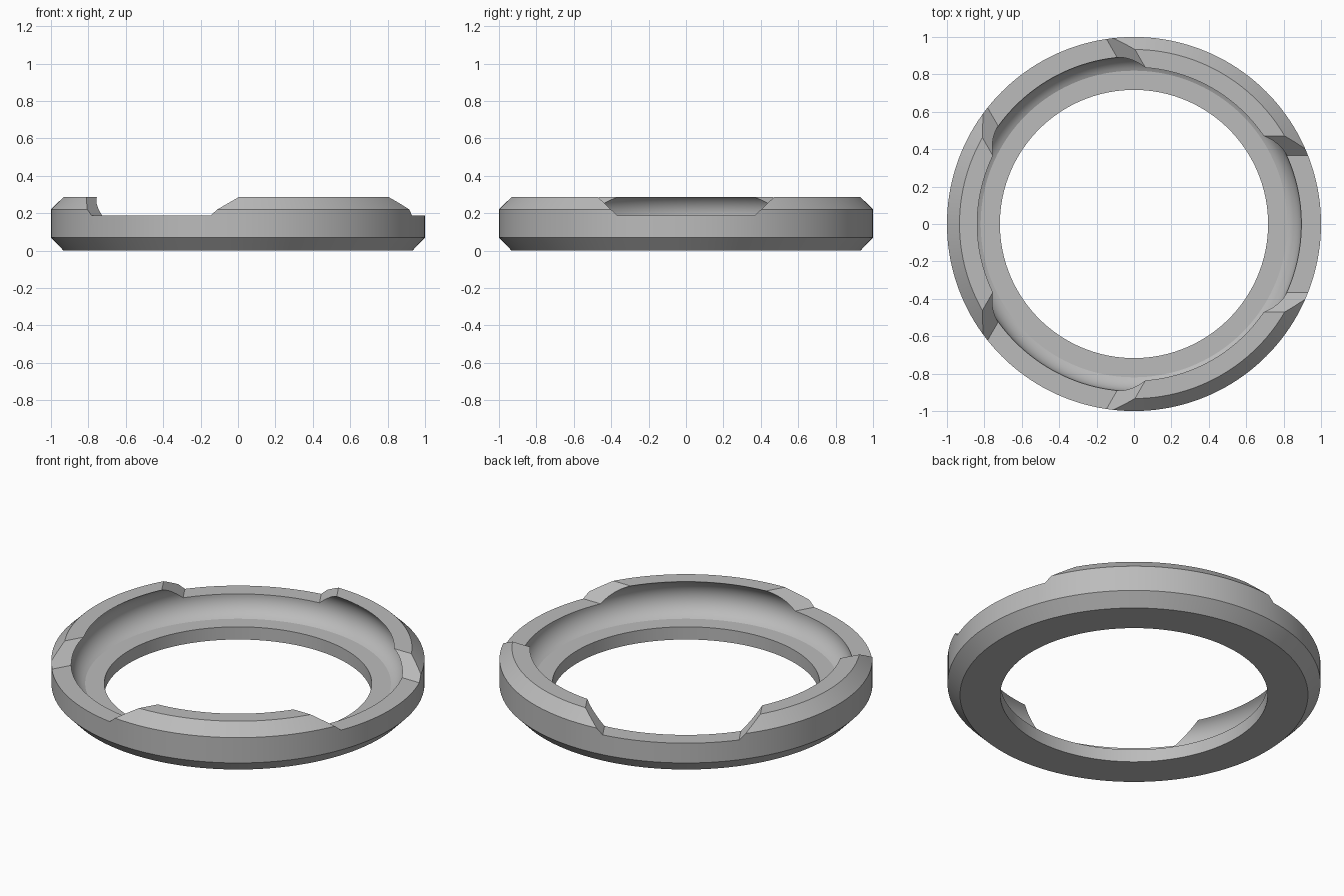
import bpy, bmesh, math
from mathutils import Matrix, Vector

cube = bpy.data.objects.get("Cube")
if cube:
    bpy.data.objects.remove(cube, do_unlink=True)

HEIGHT, FLOOR = 0.286, 0.187
SEGMENTS = 160

grey = bpy.data.materials.new("plain grey")
grey.use_nodes = True
grey.diffuse_color = (0.5, 0.5, 0.5, 1)
grey.node_tree.nodes["Principled BSDF"].inputs["Base Color"].default_value = (0.5, 0.5, 0.5, 1)


def make_object(name, bm):
    bmesh.ops.recalc_face_normals(bm, faces=bm.faces)
    mesh = bpy.data.meshes.new(name)
    bm.to_mesh(mesh)
    bm.free()
    mesh.materials.append(grey)
    obj = bpy.data.objects.new(name, mesh)
    bpy.context.collection.objects.link(obj)
    return obj


# Ring cross-section: chamfered outside, rounded groove and lip inside
profile = [(0.717, 0), (0.933, 0), (1, 0.07), (1, 0.22), (0.933, HEIGHT)]
groove_r, groove_z, radius = 0.777, 0.185, 0.118
start = math.asin((HEIGHT - groove_z) / radius)
end = -math.asin((groove_z - 0.075) / radius)
steps = 18
for i in range(steps + 1):
    a = start + (end - start) * i / steps
    profile.append((groove_r + radius * math.cos(a), groove_z + radius * math.sin(a)))
profile[5] = (profile[5][0], HEIGHT)
profile.append((0.717, 0.075))

# Revolve the cross-section into the ring
bm = bmesh.new()
loops = []
for s in range(SEGMENTS):
    a = 2 * math.pi * s / SEGMENTS
    loops.append([bm.verts.new((r * math.cos(a), r * math.sin(a), z)) for r, z in profile])
count = len(profile)
for s in range(SEGMENTS):
    here, there = loops[s], loops[(s + 1) % SEGMENTS]
    for i in range(count):
        j = (i + 1) % count
        bm.faces.new((here[i], there[i], there[j], here[j]))
ring = make_object("ring", bm)

# Three radial notches with walls sloping at 45 degrees
bm = bmesh.new()
for k in range(3):
    turn = Matrix.Rotation(k * math.tau / 3, 3, "Z")
    rise = 0.2
    section = [(-0.367, FLOOR), (0.367, FLOOR),
               (0.367 + rise * 1.05, FLOOR + rise), (-0.367 - rise * 1.05, FLOOR + rise)]
    inner, outer = [[bm.verts.new(turn @ Vector((x, y, z))) for y, z in section]
                    for x in (0.55, 1.2)]
    bm.faces.new(inner)
    bm.faces.new(outer)
    for i in range(4):
        j = (i + 1) % 4
        bm.faces.new((inner[i], inner[j], outer[j], outer[i]))
cutter = make_object("notch_cutter", bm)
cutter.hide_render = True

cut = ring.modifiers.new("notches", "BOOLEAN")
cut.operation = "DIFFERENCE"
cut.solver = "EXACT"
cut.object = cutter

# Apply the cut, then smooth the curved faces and keep the edges crisp
bpy.ops.object.select_all(action="DESELECT")
bpy.context.view_layer.objects.active = ring
ring.select_set(True)
bpy.ops.object.modifier_apply(modifier=cut.name)
bpy.data.objects.remove(cutter, do_unlink=True)
bpy.ops.object.shade_smooth_by_angle(angle=math.radians(18))
